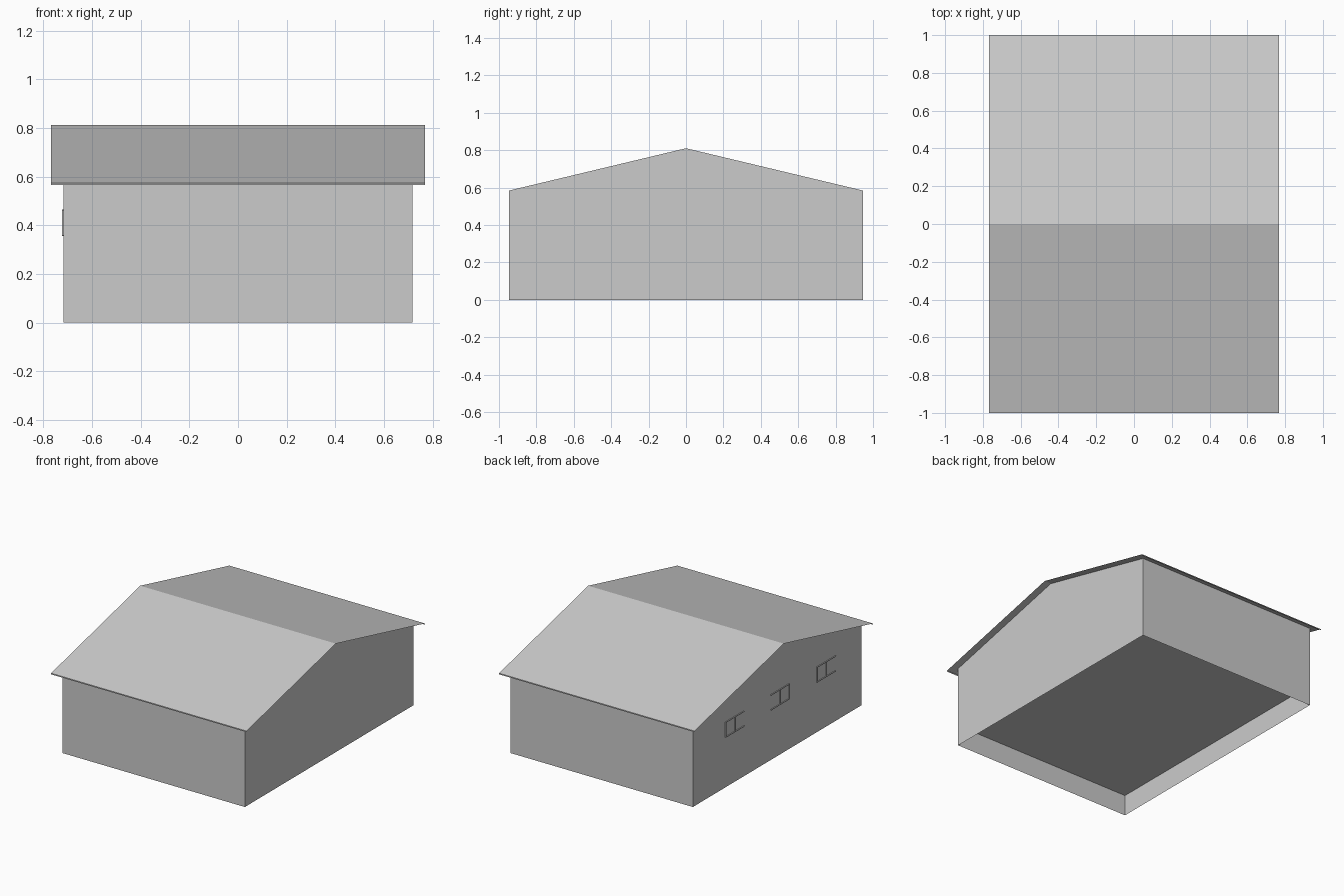
import bpy
import bmesh

cube = bpy.data.objects.get("Cube")
if cube:
    bpy.data.objects.remove(cube, do_unlink=True)

grey = bpy.data.materials.new("plain_grey")
grey.use_nodes = True
grey.diffuse_color = (0.6, 0.6, 0.6, 1)
grey.node_tree.nodes["Principled BSDF"].inputs["Base Color"].default_value = (0.6, 0.6, 0.6, 1)

WALL_X, WALL_Y = 0.717, 0.947
ROOF_X, ROOF_Y = 0.768, 1.0
RIDGE, EAVE, DRIP = 0.812, 0.573, 0.565
FLOOR = 0.15


def roof_height(y):
    return RIDGE - (RIDGE - EAVE) * abs(y) / ROOF_Y


def finish(name, bm):
    mesh = bpy.data.meshes.new(name)
    bm.to_mesh(mesh)
    bm.free()
    mesh.materials.append(grey)
    obj = bpy.data.objects.new(name, mesh)
    bpy.context.collection.objects.link(obj)
    return obj


def sweep(name, profile, half, caps=False):
    """Sweep an open (y, z) profile along x; caps fill both ends."""
    bm = bmesh.new()
    a = [bm.verts.new((-half, y, z)) for y, z in profile]
    b = [bm.verts.new((half, y, z)) for y, z in profile]
    for i in range(len(profile) - 1):
        bm.faces.new((a[i], b[i], b[i + 1], a[i + 1]))
    if caps:
        bm.faces.new(a)
        bm.faces.new(b[::-1])
        bm.normal_update()
        for f in bm.faces:
            if f.normal.dot(f.calc_center_median()) < 0:
                f.normal_flip()
    return finish(name, bm)


# Thin roof sheet with a small drip edge along each eave
sweep("roof", [(-ROOF_Y, DRIP), (-ROOF_Y, EAVE), (0, RIDGE),
               (ROOF_Y, EAVE), (ROOF_Y, DRIP)], ROOF_X)

# Four walls with gabled ends, open below; kept just under the roof
top = roof_height(WALL_Y) - 0.002
walls = sweep("walls", [(-WALL_Y, 0), (-WALL_Y, top), (0, RIDGE - 0.002),
                        (WALL_Y, top), (WALL_Y, 0)], WALL_X, caps=True)
bm = bmesh.new()
bm.from_mesh(walls.data)
slopes = [f for f in bm.faces if f.normal.z > 0.5]
bmesh.ops.delete(bm, geom=slopes, context="FACES")
bm.to_mesh(walls.data)
bm.free()

# Raised floor, facing down
sweep("floor", [(WALL_Y, FLOOR), (-WALL_Y, FLOOR)], WALL_X)


# Window frames on the right gable wall
def add_bar(bm, y0, y1, z0, z1):
    made = bmesh.ops.create_cube(bm, size=1)["verts"]
    for v in made:
        v.co.x = -WALL_X - 0.002 + v.co.x * 0.008
        v.co.y = (y0 + y1) / 2 + v.co.y * (y1 - y0)
        v.co.z = (z0 + z1) / 2 + v.co.z * (z1 - z0)


BAR, LOW, HIGH, WIDTH = 0.005, 0.355, 0.465, 0.21
for n, (start, side) in enumerate([(0.585, -1), (-0.135, 1), (-0.44, -1)]):
    bm = bmesh.new()
    ends = sorted((start, start + side * WIDTH))
    for z in (LOW, HIGH - BAR):
        add_bar(bm, *ends, z, z + BAR)
    for y in (start, start + side * WIDTH / 2):
        add_bar(bm, *sorted((y, y + side * BAR)), LOW, HIGH)
    finish(f"window_frame_{n + 1}", bm)
